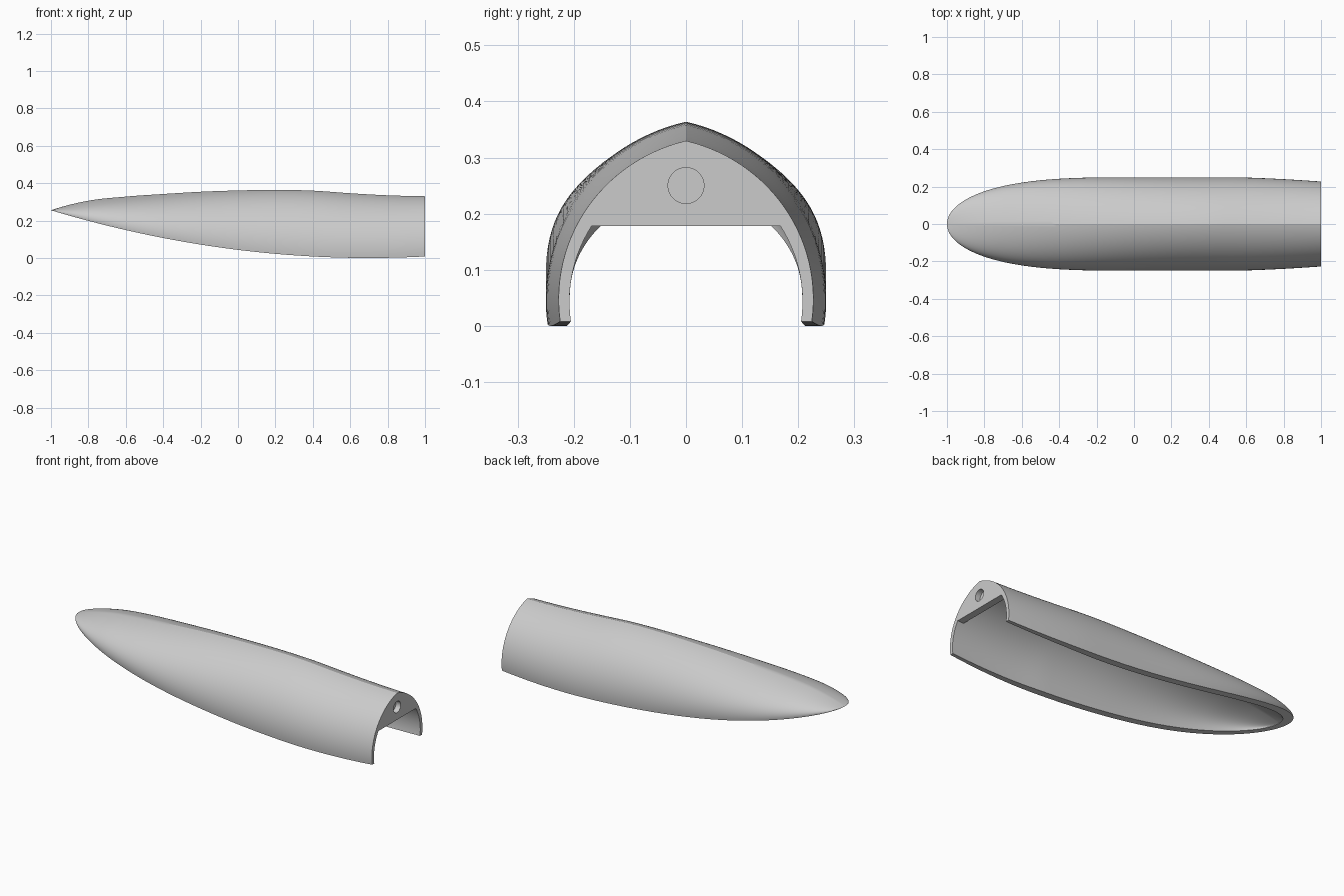
import bpy, bmesh, math

cube = bpy.data.objects.get("Cube")
if cube:
    bpy.data.objects.remove(cube, do_unlink=True)

grey = bpy.data.materials.new("light grey")
grey.use_nodes = True
grey.diffuse_color = (0.6, 0.6, 0.6, 1)
grey.node_tree.nodes["Principled BSDF"].inputs["Base Color"].default_value = (0.6, 0.6, 0.6, 1)

# Ridge heights at even spacing along the length, one extra at each end
RIDGE = [.17, .255, .306, .328, .342, .354, .361, .364, .36, .346, .335, .33, .33]
STATIONS, ARC = 72, 28


def ridge(x):
    """Smooth spline through the ridge heights."""
    p = (x + 1) * 5
    i = min(int(p), 9)
    t = p - i
    a, b, c, d = RIDGE[i:i + 4]
    return b + t * ((c - a) + t * ((2*a - 5*b + 4*c - d) + t * (3*b - a - 3*c + d))) / 2


def rim(x):
    """Height of the curved lower edge."""
    return .255 * ((.7 - x) / 1.7) ** 2


def half_width(x):
    if x < 0:
        return .25 * math.sqrt(max(0, 1 + x ** 3))
    return .25 - .023 * (max(0, x - .5) * 2) ** 1.6


# Pointed arch: two circular arcs meeting at the ridge
RADIUS, OFFSET, DROP = .327, .077, .045


def arch(width, top, bottom, cut=None):
    """Points (y, z) from one lower edge over the ridge to the other."""
    lo = 0 if cut is None else (cut - bottom) / (top - bottom)
    start = math.asin((lo * .363 - DROP) / RADIUS)
    end = math.acos(OFFSET / RADIUS)
    half = []
    for i in range(ARC + 1):
        a = start + (end - start) * i / ARC
        y = width * (RADIUS * math.cos(a) - OFFSET) / .25
        z = bottom + (top - bottom) * (RADIUS * math.sin(a) + DROP) / .363
        half.append((y, z))
    return half + [(-y, z) for y, z in reversed(half[:-1])]


def inner_size(x, xi):
    taper = .84 + .075 * max(0, x - .4) / .6
    return half_width(x) * taper, max(ridge(xi) - .035, rim(xi)), rim(xi)


def finish(name, bm, angle):
    bmesh.ops.remove_doubles(bm, verts=bm.verts, dist=1e-5)
    bmesh.ops.recalc_face_normals(bm, faces=bm.faces)
    mesh = bpy.data.meshes.new(name)
    bm.to_mesh(mesh)
    bm.free()
    mesh.materials.append(grey)
    ob = bpy.data.objects.new(name, mesh)
    bpy.context.collection.objects.link(ob)
    bpy.ops.object.select_all(action='DESELECT')
    ob.select_set(True)
    bpy.context.view_layer.objects.active = ob
    bpy.ops.object.shade_smooth_by_angle(angle=math.radians(angle))
    return ob


# Hollow shell: outer and inner skins joined at the lower edge and rear end
bm = bmesh.new()
outer, inner = [], []
for s in range(STATIONS + 1):
    x = -1 + 2 * (s / STATIONS) ** 2
    xi = x + .03 * (1 - x)
    outer.append([bm.verts.new((x, y, z)) for y, z in arch(half_width(x), ridge(x), rim(x))])
    inner.append([bm.verts.new((xi, y, z)) for y, z in arch(*inner_size(x, xi))])


def bridge(a, b):
    for i in range(len(a) - 1):
        bm.faces.new((a[i], a[i + 1], b[i + 1], b[i]))


for skin in (outer, inner):
    for a, b in zip(skin, skin[1:]):
        bridge(a, b)
for edge in (0, -1):
    bridge([r[edge] for r in outer], [r[edge] for r in inner])
bridge(outer[-1], inner[-1])
finish("shell", bm, 20)

# Bulkhead closing the upper part of the rear end
bm = bmesh.new()
w, top, bottom = inner_size(1, 1)
outline = arch(w + .007, top + .01, bottom, .178)
face = bm.faces.new([bm.verts.new((1, y, z)) for y, z in outline])
back = bmesh.ops.extrude_face_region(bm, geom=[face], use_keep_orig=True)
for v in back["geom"]:
    if isinstance(v, bmesh.types.BMVert):
        v.co.x = .96
bulkhead = finish("rear_bulkhead", bm, 20)

# Round blind hole in the bulkhead
bpy.ops.mesh.primitive_cylinder_add(vertices=40, radius=.032, depth=.06,
                                    location=(1, 0, .25), rotation=(0, math.pi / 2, 0))
cutter = bpy.context.object
cutter.name = "hole_cutter"
cutter.hide_render = True
cutter.data.materials.append(grey)
mod = bulkhead.modifiers.new("hole", 'BOOLEAN')
mod.operation = 'DIFFERENCE'
mod.solver = 'EXACT'
mod.object = cutter
bpy.context.view_layer.objects.active = bulkhead
bpy.ops.object.modifier_apply(modifier=mod.name)
bpy.data.objects.remove(cutter, do_unlink=True)
